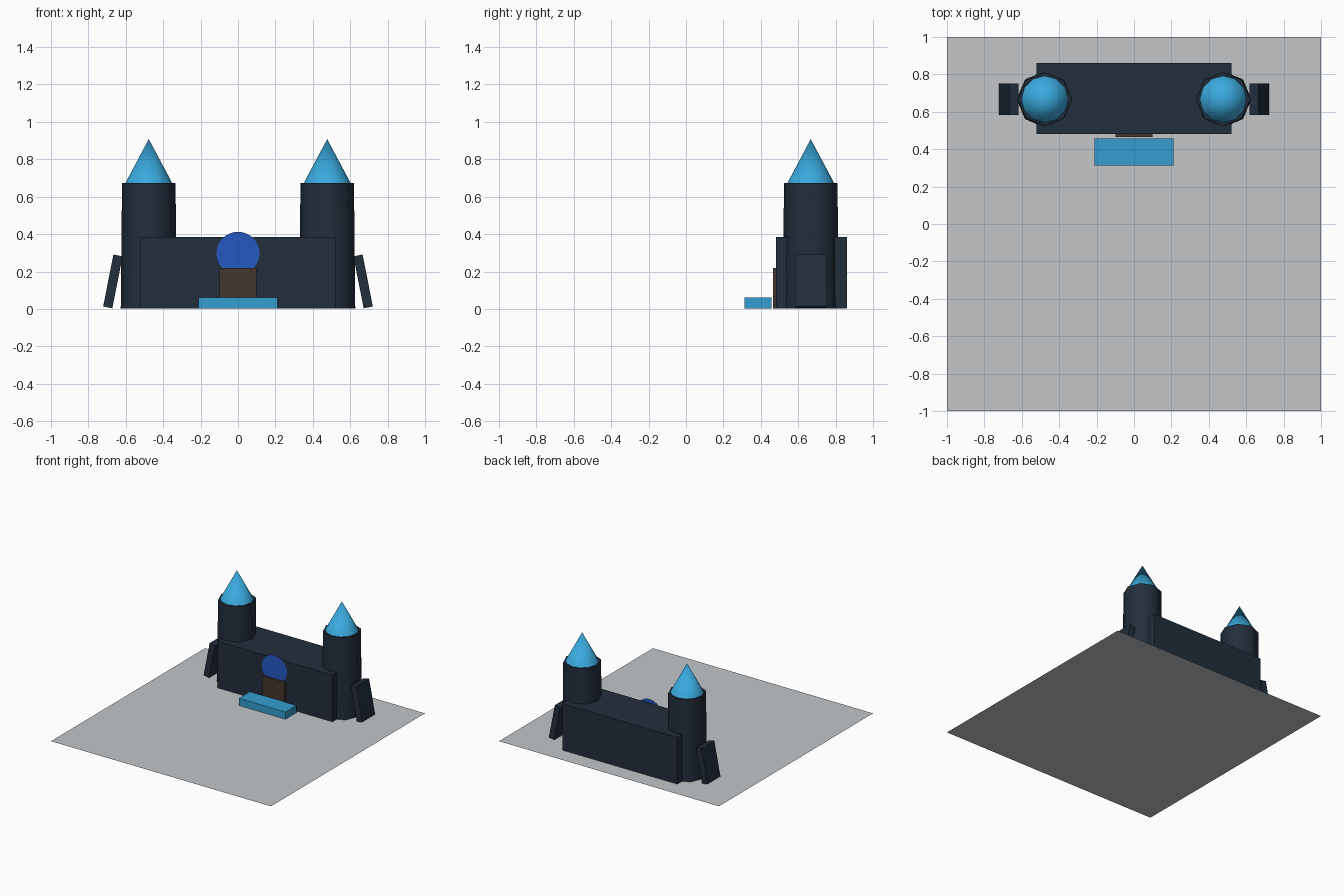
import bpy
import math

if "Cube" in bpy.data.objects:
    bpy.data.objects.remove(bpy.data.objects["Cube"])


def material(name, r, g, b):
    """Flat colour from 0-255 sRGB values, stored as linear."""
    m = bpy.data.materials.new(name)
    lin = [((c / 255 + 0.055) / 1.055) ** 2.4 for c in (r, g, b)]
    m.diffuse_color = (*lin, 1)
    m.use_nodes = True
    m.node_tree.nodes["Principled BSDF"].inputs["Base Color"].default_value = m.diffuse_color
    return m


STONE = material("dark_slate", 34, 46, 60)
ROOF = material("sky_blue", 58, 170, 222)
STEP = material("step_blue", 52, 158, 208)
WINDOW = material("royal_blue", 36, 88, 192)
DOOR = material("dark_brown", 68, 53, 46)
BASE = material("pale_grey", 195, 198, 201)


def finish(name, mat, smooth=False):
    ob = bpy.context.object
    ob.name = name
    ob.data.materials.append(mat)
    if smooth:
        bpy.ops.object.shade_smooth_by_angle(angle=math.radians(50))
    return ob


def box(name, mat, size, centre, tilt=0):
    bpy.ops.mesh.primitive_cube_add(size=1, location=centre, rotation=(0, tilt, 0))
    bpy.context.object.scale = size
    return finish(name, mat)


def cone(name, mat, r1, r2, z1, z2, x, y, sides):
    bpy.ops.mesh.primitive_cone_add(vertices=sides, radius1=r1, radius2=r2,
                                    depth=z2 - z1, location=(x, y, (z1 + z2) / 2))
    return finish(name, mat, True)


# Flat base sheet
bpy.ops.mesh.primitive_plane_add(size=2)
finish("base_sheet", BASE)

# Main hall
box("hall", STONE, (1.044, 0.38, 0.383), (0, 0.67, 0.1925))

# Entrance: door, round window behind it, step in front
box("door", DOOR, (0.2, 0.02, 0.219), (0, 0.474, 0.1105))
bpy.ops.mesh.primitive_circle_add(vertices=32, radius=0.115, fill_type='NGON',
                                  location=(0, 0.473, 0.297),
                                  rotation=(math.pi / 2, 0, 0))
finish("round_window", WINDOW)
box("entrance_step", STEP, (0.424, 0.142, 0.06), (0, 0.385, 0.032))

# Towers, spires and leaning buttresses on both sides
for side, label in ((-1, "left"), (1, "right")):
    x = side * 0.477
    cone(label + "_tower", STONE, 0.15, 0.143, 0.001, 0.673, x, 0.667, 8)
    cone(label + "_spire", ROOF, 0.125, 0, 0.673, 0.908, x, 0.667, 12)
    box(label + "_buttress", STONE, (0.05, 0.168, 0.283),
        (side * 0.669, 0.667, 0.147), -side * math.radians(11.2))
